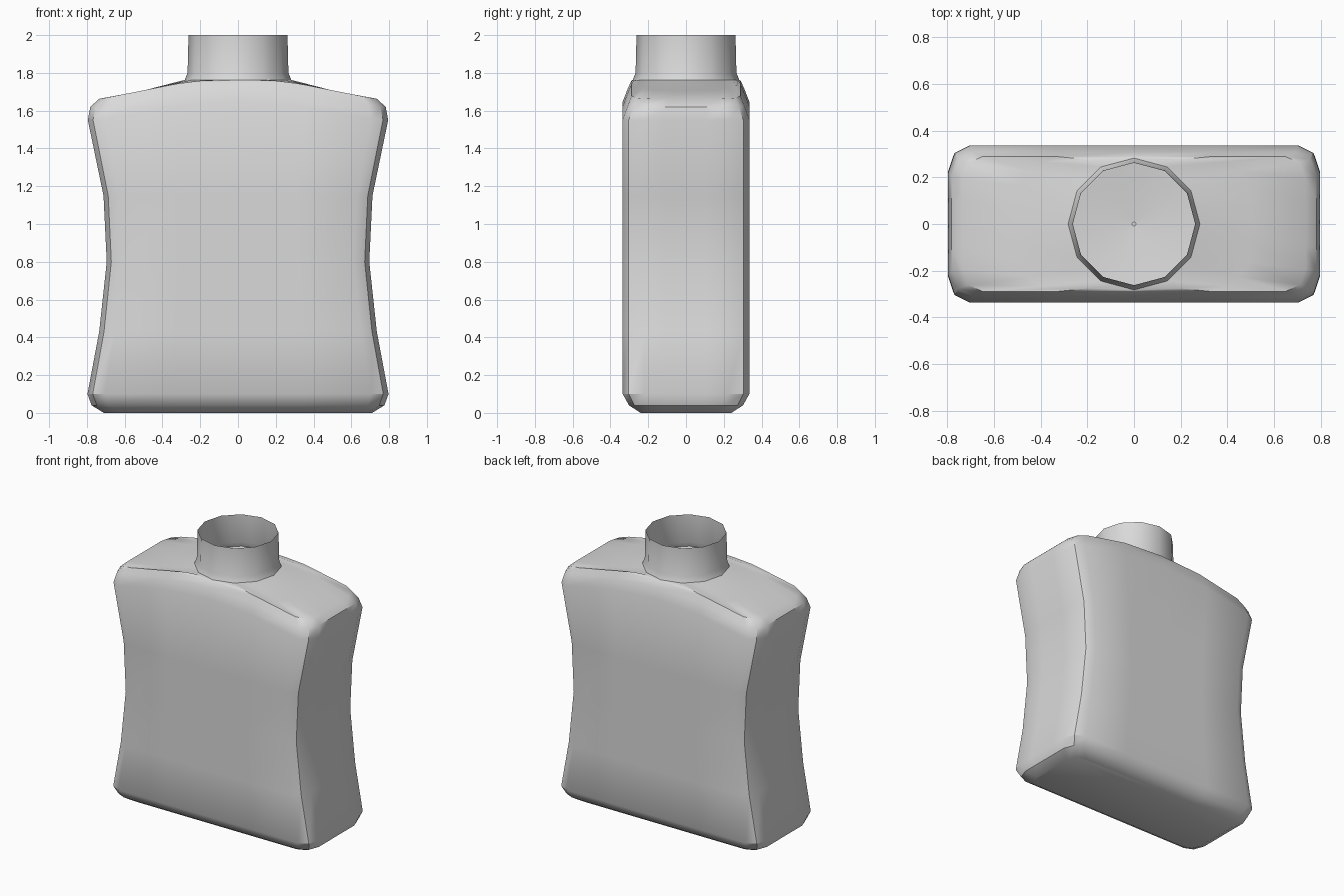
import bpy, bmesh, math

cube = bpy.data.objects.get("Cube")
if cube:
    bpy.data.objects.remove(cube, do_unlink=True)

mat = bpy.data.materials.new("light_grey")
mat.use_nodes = True
GREY = (0.7, 0.7, 0.7, 1.0)
mat.diffuse_color = GREY
mat.node_tree.nodes["Principled BSDF"].inputs["Base Color"].default_value = GREY


def full_loop(quarter):
    """Mirror seven quarter points (+x axis to +y axis) into a closed loop of 24."""
    half = quarter + [(-x, y) for x, y in quarter[5:0:-1]]
    return half + [(-x, -y) for x, y in half]


# Plan of the body with chamfered corners, in units of half width and half depth
PLAN = full_loop([(1, 0), (1, .33), (1, .66), (.965, .905), (.885, 1), (.44, 1), (0, 1)])

# Twelve-sided neck plan, with the middle of every side as an extra point
NECK = full_loop([(r * math.cos(a), r * math.sin(a)) for a, r in
                  [(math.radians(15 * k), math.cos(math.radians(15)) if k % 2 else 1.0)
                   for k in range(7)]])


def lift(x):
    """Rise of the shoulder towards the neck."""
    pts = [(0, .098), (.2, .096), (.3, .085), (.4, .062), (.73, 0), (2, 0)]
    x = abs(x)
    for (x0, z0), (x1, z1) in zip(pts, pts[1:]):
        if x <= x1:
            return z0 + (z1 - z0) * (x - x0) / (x1 - x0)


def body_ring(z, w, d, raised):
    return [(x * w, y * d, z + (lift(x * w) if raised else 0)) for x, y in PLAN]


def neck_ring(z, r):
    return [(x * r, y * r, z) for x, y in NECK]


def build(name, rings, cap_bottom=False, flip=False):
    """Loft a stack of rings into one smooth-shaded object."""
    bm = bmesh.new()
    loops = [[bm.verts.new(p) for p in ring] for ring in rings]
    for a, b in zip(loops, loops[1:]):
        for i in range(24):
            j = (i + 1) % 24
            bm.faces.new((a[i], a[j], b[j], b[i]))
    if cap_bottom:
        bm.faces.new(loops[0][::-1])
    if flip:
        bmesh.ops.reverse_faces(bm, faces=bm.faces[:])
    mesh = bpy.data.meshes.new(name)
    bm.to_mesh(mesh)
    bm.free()
    mesh.materials.append(mat)
    ob = bpy.data.objects.new(name, mesh)
    bpy.context.collection.objects.link(ob)
    bpy.ops.object.select_all(action='DESELECT')
    ob.select_set(True)
    bpy.context.view_layer.objects.active = ob
    bpy.ops.object.shade_smooth_by_angle(angle=math.radians(35))
    return ob


# Waisted body: height, half width, half depth, follows the shoulder
rings = [body_ring(*level) for level in [
    (0.0, .71, .24, False), (.04, .775, .302, False), (.10, .797, .335, False),
    (.43, .735, .335, False), (.80, .695, .335, False), (1.15, .712, .335, False),
    (1.55, .795, .335, True), (1.62, .782, .308, True), (1.663, .735, .288, True)]]

# Shoulder surface halfway between the body edge and the neck foot
foot = neck_ring(1.763, .282)
middle = []
for (x0, y0, z0), (x1, y1, z1) in zip(rings[-1], foot):
    x, y = (x0 + x1) / 2, (y0 + y1) / 2
    middle.append((x, y, 1.663 + lift(x)))

# Open neck with a flared foot
neck = [neck_ring(1.80, .267), neck_ring(2.0, .262)]
build("bottle", rings + [middle, foot] + neck, cap_bottom=True)

# Shallow funnel closing the neck, with a pinhole in the centre
build("neck_floor", [neck_ring(1.765, .28), neck_ring(1.75, .15), neck_ring(1.74, .008)])
